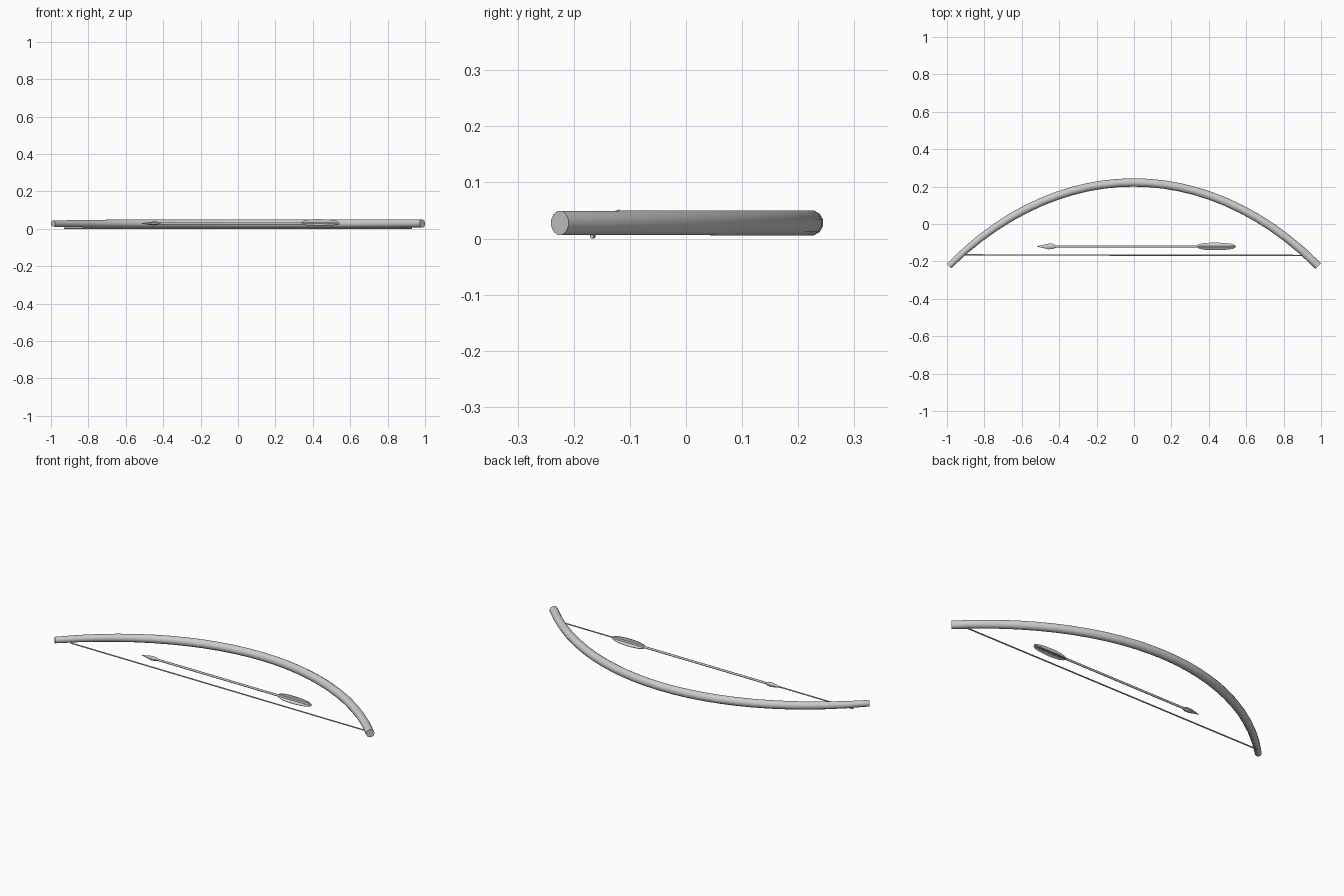
import bpy, bmesh, math
from mathutils import Vector

if "Cube" in bpy.data.objects:
    bpy.data.objects.remove(bpy.data.objects["Cube"])

AXIS_Y, AXIS_Z = -0.12, 0.029   # arrow axis


def finish(name, bm, smooth=True):
    bmesh.ops.recalc_face_normals(bm, faces=bm.faces)
    me = bpy.data.meshes.new(name)
    bm.to_mesh(me)
    bm.free()
    ob = bpy.data.objects.new(name, me)
    bpy.context.collection.objects.link(ob)
    if smooth:
        bpy.ops.object.select_all(action='DESELECT')
        ob.select_set(True)
        bpy.context.view_layer.objects.active = ob
        bpy.ops.object.shade_smooth_by_angle(angle=math.radians(46))
    return ob


def tube(name, pts, radii, sides, flat=1.0):
    """Sweep a round section along a path lying in the xy plane."""
    bm = bmesh.new()
    rings = []
    n = len(pts)
    for i, p in enumerate(pts):
        t = (pts[min(i + 1, n - 1)] - pts[max(i - 1, 0)]).normalized()
        side = Vector((-t.y, t.x, 0)).normalized()
        ring = []
        for k in range(sides):
            a = 2 * math.pi * (k + 0.5) / sides
            off = side * math.cos(a) + Vector((0, 0, flat * math.sin(a)))
            ring.append(bm.verts.new(p + off * radii[i]))
        rings.append(ring)
    for a, b in zip(rings, rings[1:]):
        for k in range(sides):
            j = (k + 1) % sides
            bm.faces.new((a[k], a[j], b[j], b[k]))
    bm.faces.new(rings[0])
    bm.faces.new(rings[-1])
    return finish(name, bm)


# Bow limb: shallow arc, a little thinner towards the left tip
half, rise, steps = 0.987, 0.447, 24
R = (half ** 2 + rise ** 2) / (2 * rise)
path, radii = [], []
for i in range(steps + 1):
    u = -half + 2 * half * i / steps
    circle = R - math.sqrt(R * R - u * u)
    parabola = rise * (u / half) ** 2
    path.append(Vector((u - 0.002, 0.222 - 0.5 * (circle + parabola), 0.028)))
    radii.append(0.023 - (0.006 if u < 0 else 0.001) * (abs(u) / half) ** 4)
tube("bow_limb", path, radii, 12)

# Bow string, running under the limb ends
tube("bow_string", [Vector((-0.93, -0.165, 0.004)), Vector((0.93, -0.168, 0.004))],
     [0.004, 0.004], 6)


def on_axis(x):
    return Vector((x, AXIS_Y, AXIS_Z))


# Arrow shaft and flattened head
tube("arrow_shaft", [on_axis(-0.44), on_axis(0.53)], [0.006, 0.006], 8)
tube("arrow_head", [on_axis(x) for x in (-0.52, -0.455, -0.435, -0.415)],
     [0.0008, 0.0165, 0.0155, 0.006], 8, 0.65)

# Three fletching vanes around the shaft
profile = [(0.335, 0.0), (0.345, 0.012), (0.37, 0.019), (0.41, 0.0225), (0.45, 0.0225),
           (0.49, 0.020), (0.525, 0.015), (0.542, 0.006), (0.542, 0.0)]
for n in range(3):
    a = math.radians(90 + 120 * n)
    out = Vector((0, math.cos(a), math.sin(a)))
    thick = Vector((0, -math.sin(a), math.cos(a))) * 0.0015
    bm = bmesh.new()
    loops = [[bm.verts.new(on_axis(x) + out * r + thick * s) for x, r in profile]
             for s in (-1, 1)]
    for loop in loops:
        bm.faces.new(loop)
    m = len(profile)
    for k in range(m):
        j = (k + 1) % m
        bm.faces.new((loops[0][k], loops[0][j], loops[1][j], loops[1][k]))
    finish(f"fletching_{n + 1}", bm, smooth=False)
